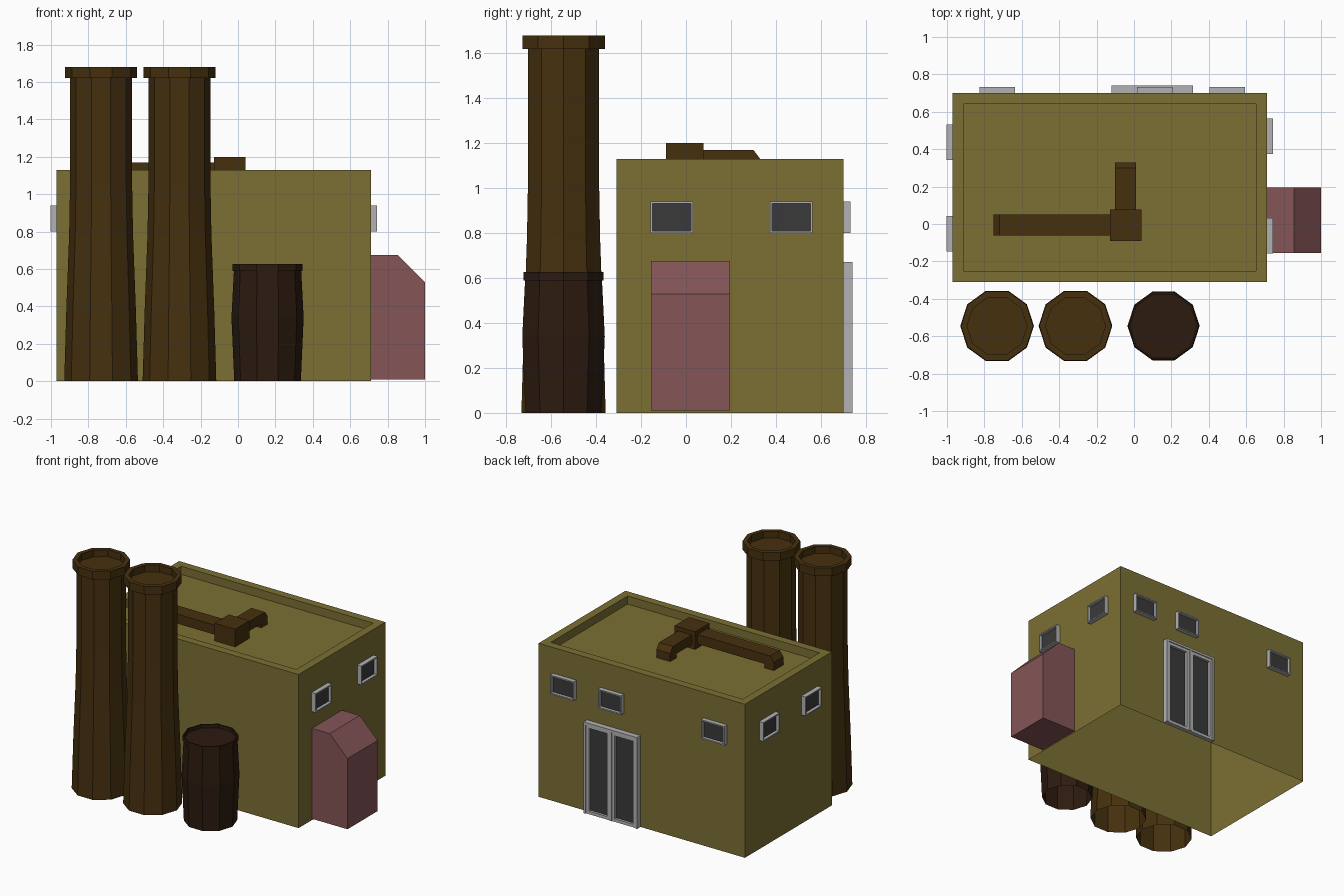
import bpy, bmesh
from math import pi, cos, sin
from mathutils import Matrix, Vector

if "Cube" in bpy.data.objects:
    bpy.data.objects.remove(bpy.data.objects["Cube"])


def material(name, rgb):
    m = bpy.data.materials.new(name)
    m.diffuse_color = (*rgb, 1)
    m.use_nodes = True
    m.node_tree.nodes["Principled BSDF"].inputs["Base Color"].default_value = m.diffuse_color
    return m


OLIVE = material("olive wall", (0.20, 0.16, 0.033))
BROWN = material("brown metal", (0.061, 0.03, 0.0045))
DARK = material("dark metal", (0.026, 0.011, 0.005))
PINK = material("pink annex", (0.235, 0.091, 0.095))
GREY = material("grey frame", (0.45, 0.45, 0.46))
GLASS = material("dark glass", (0.042, 0.042, 0.042))


def finish(bm, name, *mats):
    me = bpy.data.meshes.new(name)
    bm.to_mesh(me)
    bm.free()
    for m in mats:
        me.materials.append(m)
    ob = bpy.data.objects.new(name, me)
    bpy.context.collection.objects.link(ob)
    return ob


def add_box(bm, lo, hi):
    lo, hi = Vector(lo), Vector(hi)
    mat = Matrix.Translation((lo + hi) / 2) @ Matrix.Diagonal((*(hi - lo), 1))
    return bmesh.ops.create_cube(bm, size=1, matrix=mat)["verts"]


def facing(bm, direction):
    bm.normal_update()
    return max(bm.faces, key=lambda f: f.normal.dot(Vector(direction)))


def prism(name, points, place, lo, hi, mat):
    """Extrude a 2D profile (s, z) from lo to hi across; place maps (s, t, z) to space."""
    bm = bmesh.new()
    face = bm.faces.new([bm.verts.new(place(s, lo, z)) for s, z in points])
    shift = place(0, hi, 0) - place(0, lo, 0)
    new = bmesh.ops.extrude_face_region(bm, geom=[face], use_keep_orig=True)["geom"]
    bmesh.ops.translate(bm, vec=shift, verts=[v for v in new if isinstance(v, bmesh.types.BMVert)])
    bmesh.ops.recalc_face_normals(bm, faces=bm.faces[:])
    return finish(bm, name, mat)


def lathe(name, x, y, profile, mat, sides=10):
    """Open-bottomed ten-sided turning; the last ring is capped."""
    bm = bmesh.new()
    rings = [[bm.verts.new((x + r * cos(2 * pi * i / sides), y + r * sin(2 * pi * i / sides), z))
              for i in range(sides)] for r, z in profile]
    for a, b in zip(rings, rings[1:]):
        for i in range(sides):
            j = (i + 1) % sides
            bm.faces.new((a[i], a[j], b[j], b[i]))
    bm.faces.new(rings[-1])
    return finish(bm, name, mat)


def pane(bm, lo, hi, border, depth):
    """Framed pane facing -y: inset the front and sink the glass."""
    part = bmesh.new()
    add_box(part, lo, hi)
    face = facing(part, (0, -1, 0))
    bmesh.ops.inset_region(part, faces=[face], thickness=border)
    new = bmesh.ops.extrude_face_region(part, geom=[face])["geom"]
    bmesh.ops.delete(part, geom=[face], context='FACES_ONLY')
    bmesh.ops.translate(part, vec=(0, depth, 0), verts=[v for v in new if isinstance(v, bmesh.types.BMVert)])
    for f in new:
        if isinstance(f, bmesh.types.BMFace):
            f.material_index = 1
    me = bpy.data.meshes.new("tmp")
    part.to_mesh(me)
    part.free()
    bm.from_mesh(me)
    bpy.data.meshes.remove(me)


def window(name, location, angle):
    bm = bmesh.new()
    pane(bm, (-0.095, -0.033, -0.07), (0.095, 0, 0.07), 0.013, 0.022)
    ob = finish(bm, name, GREY, GLASS)
    ob.location = location
    ob.rotation_euler.z = angle


# main building: open underneath, sunken roof inside a parapet
bm = bmesh.new()
add_box(bm, (-0.97, -0.31, 0), (0.71, 0.70, 1.13))
bmesh.ops.delete(bm, geom=[facing(bm, (0, 0, -1))], context='FACES_ONLY')
roof = facing(bm, (0, 0, 1))
bmesh.ops.inset_region(bm, faces=[roof], thickness=0.083)
new = bmesh.ops.extrude_face_region(bm, geom=[roof])["geom"]
bmesh.ops.delete(bm, geom=[roof], context='FACES_ONLY')
bmesh.ops.translate(bm, vec=(0, 0, -0.06), verts=[v for v in new if isinstance(v, bmesh.types.BMVert)])
finish(bm, "building", OLIVE)

# side annex with sloped shoulder
prism("annex", [(0.71, 0.01), (1.0, 0.01), (1.0, 0.53), (0.855, 0.675), (0.71, 0.675)],
      lambda s, t, z: Vector((s, t, z)), -0.155, 0.195, PINK)

# chimneys with a collar and sunken mouth
for side, x in (("left", -0.732), ("right", -0.313)):
    lathe(side + "_chimney", x, -0.545,
          [(0.197, 0), (0.186, 0.38), (0.171, 0.78), (0.166, 1.05), (0.166, 1.62), (0.193, 1.62),
           (0.193, 1.68), (0.160, 1.68), (0.160, 1.63)], BROWN)

# storage barrel
lathe("barrel", 0.158, -0.545,
      [(0.178, 0), (0.193, 0.34), (0.180, 0.59), (0.187, 0.59), (0.187, 0.627),
       (0.178, 0.627), (0.178, 0.60)], DARK)

# roof ducts: a junction box and two arms bending down to the roof
bm = bmesh.new()
add_box(bm, (-0.128, -0.09, 1.07), (0.04, 0.077, 1.2))
finish(bm, "duct_junction", BROWN)


def duct_profile(length):
    return [(0, 1.17), (length - 0.03, 1.17), (length, 1.13), (length, 1.07),
            (length - 0.075, 1.07), (length - 0.075, 1.10), (0, 1.10)]


prism("long_duct", duct_profile(0.622), lambda s, t, z: Vector((-0.128 - s, t, z)), -0.062, 0.05, BROWN)
prism("short_duct", duct_profile(0.253), lambda s, t, z: Vector((t, 0.077 + s, z)), -0.102, 0.01, BROWN)

# windows on the right, left and back walls
for i, y in enumerate((-0.063, 0.468)):
    window(f"right_window_{i + 1}", (0.71, y, 0.87), pi / 2)
for i, y in enumerate((-0.053, 0.438)):
    window(f"left_window_{i + 1}", (-0.97, y, 0.87), -pi / 2)
for i, x in enumerate((-0.73, 0.11, 0.498)):
    window(f"back_window_{i + 1}", (x, 0.70, 0.87), pi)

# glazed double door in a surround on the back wall
bm = bmesh.new()
for sx in (-1, 1):
    x0, x1 = sorted((sx * 0.2175, sx * 0.203))
    add_box(bm, (x0, -0.04, 0), (x1, 0, 0.672))
    x0, x1 = sorted((sx * 0.203, sx * 0.008))
    pane(bm, (x0, -0.033, 0), (x1, 0, 0.655), 0.032, 0.018)
add_box(bm, (-0.203, -0.04, 0.655), (0.203, 0, 0.672))
add_box(bm, (-0.008, -0.04, 0), (0.008, 0, 0.655))
door = finish(bm, "double_door", GREY, GLASS)
door.location = (0.098, 0.70, 0)
door.rotation_euler.z = pi
